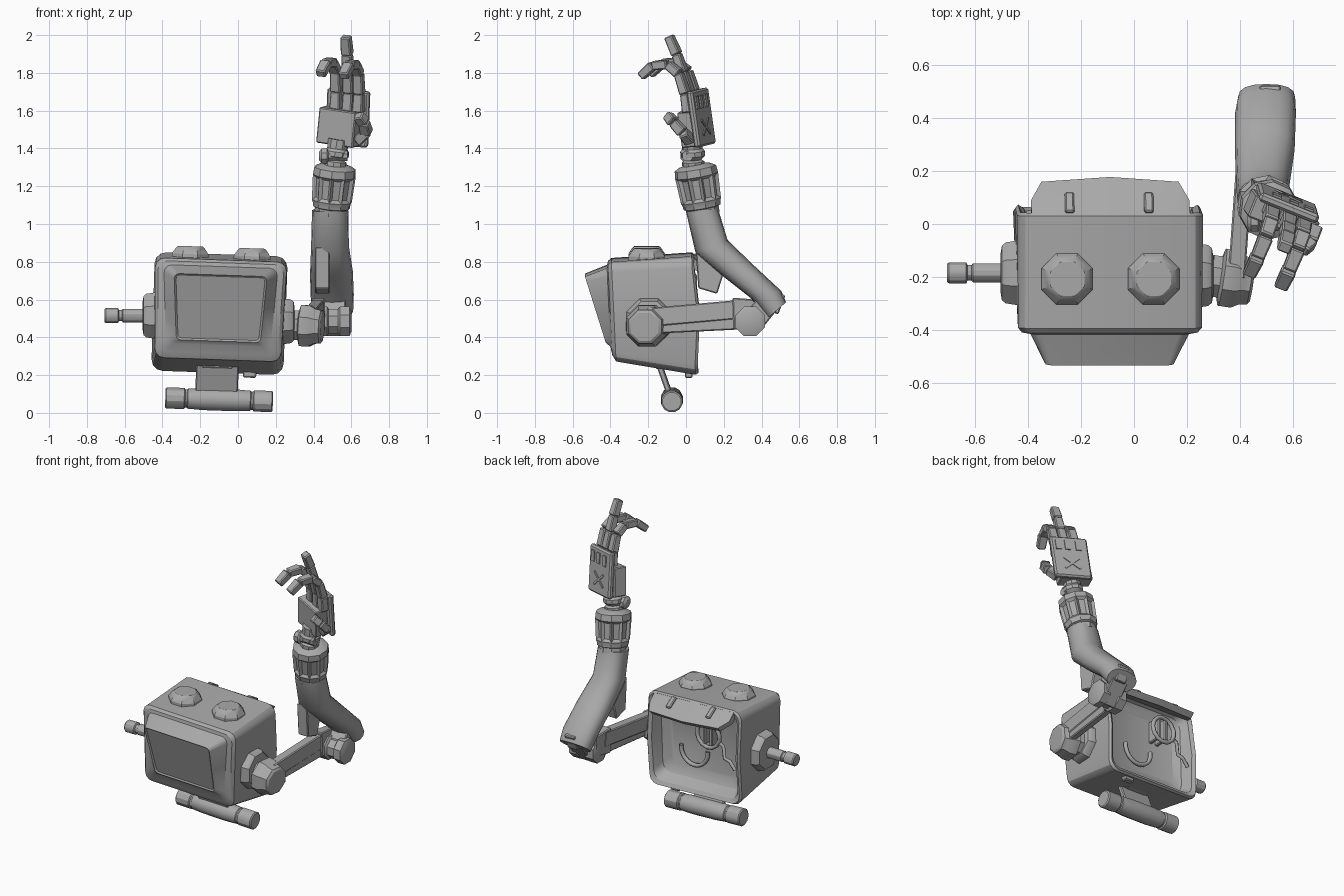
import bpy, bmesh, math
from mathutils import Vector, Matrix

cube = bpy.data.objects.get("Cube")
if cube:
    bpy.data.objects.remove(cube, do_unlink=True)

grey = bpy.data.materials.new("plain grey")
grey.use_nodes = True
shade = (0.4, 0.4, 0.4, 1)
grey.diffuse_color = shade
for node in grey.node_tree.nodes:
    if node.type == 'BSDF_PRINCIPLED':
        node.inputs["Base Color"].default_value = shade

MID = -0.1                        # head centre line
ROLL = (Matrix.Translation((MID, 0, 0.5)) @ Matrix.Rotation(math.radians(2), 4, 'Y')
        @ Matrix.Translation((-MID, 0, -0.5)))
X = Vector((1, 0, 0))


def loft(name, rings, angle=30, bevel=0, inset_band=None, matrix=None):
    """Skin a list of closed rings of points and cap both ends."""
    bm = bmesh.new()
    rows = [[bm.verts.new(p) for p in ring] for ring in rings]
    n = len(rows[0])
    band = []
    for r, (low, high) in enumerate(zip(rows, rows[1:])):
        for i in range(n):
            j = (i + 1) % n
            face = bm.faces.new((low[i], low[j], high[j], high[i]))
            if r == inset_band:
                band.append(face)
    bm.faces.new(rows[0][::-1])
    bm.faces.new(rows[-1])
    bmesh.ops.recalc_face_normals(bm, faces=bm.faces)
    if band:
        bmesh.ops.inset_individual(bm, faces=band, thickness=0.023, depth=-0.014)
    if bevel:
        bmesh.ops.bevel(bm, geom=bm.edges[:], offset=bevel, segments=1, affect='EDGES')
    if matrix:
        bm.transform(matrix)
    mesh = bpy.data.meshes.new(name)
    bm.to_mesh(mesh)
    bm.free()
    mesh.materials.append(grey)
    for poly in mesh.polygons:
        poly.use_smooth = True
    mesh.set_sharp_from_angle(angle=math.radians(angle))
    obj = bpy.data.objects.new(name, mesh)
    bpy.context.collection.objects.link(obj)
    return obj


def lathe(name, start, axis, profile, sides=8, **options):
    """Turn (distance, radius) pairs around an axis."""
    turn = Vector(axis).to_track_quat('Z', 'Y')
    rings = []
    for d, r in profile:
        angles = [math.tau * (i + 0.5) / sides for i in range(sides)]
        rings.append([Vector(start) + turn @ Vector((r * math.cos(a), r * math.sin(a), d))
                      for a in angles])
    return loft(name, rings, **options)


def bar(name, a, b, width, thick, side=X, taper=1, bevel=0.006, matrix=None):
    """Box from a to b; width runs along side."""
    a, b, side = Vector(a), Vector(b), Vector(side)
    axis = (b - a).normalized()
    s = (side - axis * side.dot(axis)).normalized()
    t = axis.cross(s)
    rings = [[p + s * (u * width * k / 2) + t * (v * thick * k / 2)
              for u, v in ((-1, -1), (1, -1), (1, 1), (-1, 1))]
             for p, k in ((a, 1), (b, taper))]
    return loft(name, rings, bevel=bevel, matrix=matrix)


def tube(name, points, radius, closed=False):
    curve = bpy.data.curves.new(name, 'CURVE')
    curve.dimensions = '3D'
    curve.bevel_depth = radius
    curve.bevel_resolution = 1
    spline = curve.splines.new('POLY')
    spline.points.add(len(points) - 1)
    for point, co in zip(spline.points, points):
        point.co = (*co, 1)
    spline.use_cyclic_u = closed
    curve.materials.append(grey)
    bpy.context.collection.objects.link(bpy.data.objects.new(name, curve))


def head_ring(half_low, half_high, low, high, y_low, y_high, r, bulge=0):
    """Rounded rectangle whose plane may lean and whose sides may bow."""
    ring = []
    for k, (sx, top) in enumerate(((1, True), (-1, True), (-1, False), (1, False))):
        half = half_high if top else half_low
        cz = high - r if top else low + r
        for step in range(4):
            a = math.radians(90 * k + 30 * step)
            z = cz + r * math.sin(a)
            y = y_low + (y_high - y_low) * (z - low) / (high - low)
            ring.append((MID + sx * (half - r) + r * math.cos(a), y, z))
        if k in (1, 3):
            ring.append((MID + sx * (half_low + half_high) / 2,
                         (y_low + y_high) / 2 + bulge, (low + high) / 2))
    return ring


# Head shell: shallow dished back, rim, bezel and sunken screen in one skin
loft("head_shell", [
    head_ring(0.25, 0.25, 0.33, 0.74, -0.05, -0.05, 0.05),
    head_ring(0.295, 0.295, 0.28, 0.79, -0.02, -0.02, 0.06),
    head_ring(0.318, 0.318, 0.245, 0.81, 0.05, 0.03, 0.06, 0.02),
    head_ring(0.34, 0.34, 0.22, 0.832, 0.065, 0.042, 0.06, 0.02),
    head_ring(0.35, 0.352, 0.212, 0.84, 0.05, 0.03, 0.06, 0.02),
    head_ring(0.335, 0.348, 0.282, 0.81, -0.37, -0.395, 0.05),
    head_ring(0.318, 0.333, 0.315, 0.795, -0.39, -0.413, 0.05),
    head_ring(0.28, 0.3, 0.358, 0.775, -0.4, -0.418, 0.04),
    head_ring(0.225, 0.245, 0.38, 0.73, -0.425, -0.535, 0.025),
    head_ring(0.215, 0.235, 0.39, 0.72, -0.42, -0.522, 0.02)], matrix=ROLL)

# Raised hatch jutting out over the open back
loft("back_hatch", [[(MID + x, 0.0, 0.8), (MID + x, 0.03, 0.838),
                     (MID + x, y, z), (MID + x, y - 0.03, z - 0.03)]
                    for x, y, z in ((-0.3, 0.09, 0.79), (-0.26, 0.16, 0.76), (0, 0.178, 0.755),
                                    (0.26, 0.16, 0.76), (0.3, 0.09, 0.79))], matrix=ROLL)
for x in (-0.255, 0.045):
    bar("hatch_rib", (x, 0.04, 0.83), (x, 0.115, 0.785), 0.035, 0.03, matrix=ROLL)

# Knobs on top of the head
for x in (-0.265, 0.063):
    lathe("top_knob", (x, -0.208, 0.795), (0, 0, 1),
          [(0, 0.105), (0.04, 0.105), (0.055, 0.095), (0.075, 0.08), (0.082, 0.07)],
          matrix=ROLL)


# Loose wiring inside the head
def arc(cx, cy, cz, r, start, end, count=12):
    angles = [math.radians(start + (end - start) * i / count) for i in range(count + 1)]
    return [(cx + r * math.cos(a), cy, cz + r * math.sin(a)) for a in angles]


tube("inner_ring", arc(-0.2, 0.045, 0.64, 0.085, 0, 330), 0.014, True)
tube("inner_hook", arc(-0.05, -0.02, 0.47, 0.1, 170, 370), 0.014)
tube("inner_wire", [(-0.27, 0.04, 0.61), (-0.31, 0.04, 0.59), (-0.32, 0.04, 0.51),
                    (-0.36, 0.04, 0.5), (-0.4, 0.04, 0.45)], 0.012)
for x in (-0.22, -0.17):
    bar("inner_bracket", (x, 0, 0.57), (x, 0, 0.72), 0.025, 0.1)

# Neck plate, crossbar with end caps, and a small peg
bar("neck_plate", (MID, -0.145, 0.265), (MID, -0.08, 0.08), 0.225, 0.03, matrix=ROLL)
bar("neck_mount", (MID, -0.12, 0.28), (MID, -0.12, 0.235), 0.16, 0.08, matrix=ROLL)
bar("peg", (0.072, 0.015, 0.232), (0.072, 0.015, 0.192), 0.07, 0.04, matrix=ROLL)
lathe("crossbar", (MID - 0.27, -0.075, 0.07), X,
      [(0, 0.05), (0.006, 0.058), (0.1, 0.058), (0.106, 0.05), (0.115, 0.05), (0.12, 0.055),
       (0.2, 0.06), (0.37, 0.06), (0.45, 0.055), (0.455, 0.05), (0.464, 0.05),
       (0.47, 0.058), (0.564, 0.058), (0.57, 0.05)], sides=12, matrix=ROLL)

# Empty shoulder socket with a bare rod
boss = [(0, 0.135), (0.03, 0.13), (0.06, 0.125), (0.075, 0.112), (0.08, 0.08)]
lathe("right_boss", (-0.425, -0.185, 0.515), -X, boss)
lathe("right_rod", (-0.49, -0.185, 0.515), -X,
      [(0, 0.037), (0.12, 0.037), (0.125, 0.03), (0.14, 0.03), (0.145, 0.041),
       (0.21, 0.041), (0.217, 0.036)], sides=12)

# Left shoulder, upper arm and elbow
lathe("left_boss", (0.22, -0.195, 0.485), X, boss)
lathe("shoulder_joint", (0.29, -0.195, 0.465), (1, -0.15, -0.06),
      [(0, 0.085), (0.035, 0.085), (0.045, 0.118), (0.09, 0.118), (0.12, 0.1),
       (0.15, 0.095), (0.16, 0.08)])
up = Vector((0, 0, 1))
bar("upper_arm", (0.388, -0.2, 0.505), (0.425, 0.31, 0.55), 0.1, 0.065, side=up)
bar("arm_strip", (0.392, -0.2, 0.455), (0.43, 0.3, 0.48), 0.075, 0.045, side=up)
bar("elbow_fork", (0.425, 0.25, 0.525), (0.43, 0.4, 0.53), 0.17, 0.07, side=up, taper=0.8)
lathe("elbow_joint", (0.4, 0.34, 0.485), X,
      [(0, 0.06), (0.01, 0.085), (0.07, 0.085), (0.08, 0.07), (0.13, 0.07),
       (0.14, 0.085), (0.19, 0.085), (0.2, 0.06)])
bar("elbow_link", (0.51, 0.32, 0.44), (0.51, 0.45, 0.6), 0.12, 0.12)


# Forearm shell: each boxy oval spans an inner and an outer point
def forearm_ring(inner, outer, half, cx):
    a, b = Vector((cx, *inner)), Vector((cx, *outer))
    centre, reach = (a + b) / 2, (b - a) / 2

    def square(v):
        return math.copysign(abs(v) ** 0.82, v)
    return [centre + X * half * square(math.cos(t)) + reach * square(math.sin(t))
            for t in (math.tau * i / 16 for i in range(16))]


loft("forearm", [
    forearm_ring((0.43, 0.5), (0.53, 0.585), 0.108, 0.502),
    forearm_ring((0.34, 0.61), (0.505, 0.645), 0.115, 0.498),
    forearm_ring((0.2, 0.72), (0.36, 0.78), 0.113, 0.495),
    forearm_ring((0.05, 0.85), (0.22, 0.915), 0.1, 0.487),
    forearm_ring((0.0, 1.065), (0.17, 1.08), 0.096, 0.488)], angle=40)
bar("elbow_guard", (0.515, 0.465, 0.53), (0.515, 0.503, 0.63), 0.08, 0.05)
loft("forearm_fin", [[(x, 0.05, 0.88), (x, 0.2, 0.74), (x, 0.165, 0.63), (x, 0.065, 0.66)]
                     for x in (0.408, 0.485)], bevel=0.006)

# Slotted cuff and wrist
lathe("wrist_cuff", (0.49, 0.092, 1.05), (0.025, -0.045, 0.26),
      [(0, 0.088), (0.035, 0.088), (0.04, 0.1), (0.06, 0.102), (0.075, 0.108), (0.21, 0.116),
       (0.25, 0.112), (0.265, 0.085), (0.27, 0.06)], sides=10, inset_band=4)
lathe("wrist", (0.513, 0.04, 1.3), (0.02, -0.01, 0.15),
      [(0, 0.06), (0.03, 0.06), (0.04, 0.045), (0.06, 0.066), (0.085, 0.066),
       (0.1, 0.055), (0.15, 0.055)], sides=10)
lathe("wrist_pivot", (0.43, 0.01, 1.36), X,
      [(0, 0.025), (0.012, 0.042), (0.04, 0.042), (0.05, 0.03), (0.15, 0.03)])

# Hand frame: local x across, y out of the back, z toward the fingers
u = Vector((0.04, -0.14, 0.98)).normalized()
w = Vector((0.92, -0.38, 0))
w = (w - u * w.dot(u)).normalized()
HAND = Matrix.Translation((0.56, 0.065, 1.41)) @ Matrix((w, u.cross(w), u)).transposed().to_4x4()

bar("hand_back", (0, 0.04, 0), (0, 0.04, 0.3), 0.24, 0.035, bevel=0.01, matrix=HAND)
bar("palm", (-0.03, -0.02, 0.01), (-0.02, -0.015, 0.2), 0.21, 0.09, matrix=HAND)
for sign in (-1, 1):
    bar("back_cross", (-0.05 * sign, 0.059, 0.06), (0.05 * sign, 0.059, 0.14),
        0.014, 0.008, bevel=0, matrix=HAND)

# Fingers: the middle one points, the outer two curl
pointing = [(0, 0.19), (0, 0.29), (-0.02, 0.4), (-0.04, 0.5), (-0.07, 0.6)]
curled = [(0, 0.19), (0, 0.29), (-0.02, 0.4), (-0.075, 0.455), (-0.16, 0.46), (-0.235, 0.41)]
for x, path in ((-0.055, curled), (0.015, pointing), (0.075, curled)):
    bar("knuckle_plate", (x, 0.06, 0.2), (x, 0.06, 0.27), 0.035, 0.009,
        bevel=0, matrix=HAND)
    for a, b in zip(path, path[1:]):
        bar("finger_segment", (x, *a), (x, *b), 0.058, 0.05, taper=0.9, matrix=HAND)

# Thumb
thumb = [(0.08, -0.01, 0.04), (0.135, -0.02, 0.09), (0.135, -0.065, 0.15), (0.115, -0.1, 0.19)]
for a, b in zip(thumb, thumb[1:]):
    bar("thumb_segment", a, b, 0.06, 0.055, taper=0.88, matrix=HAND)
